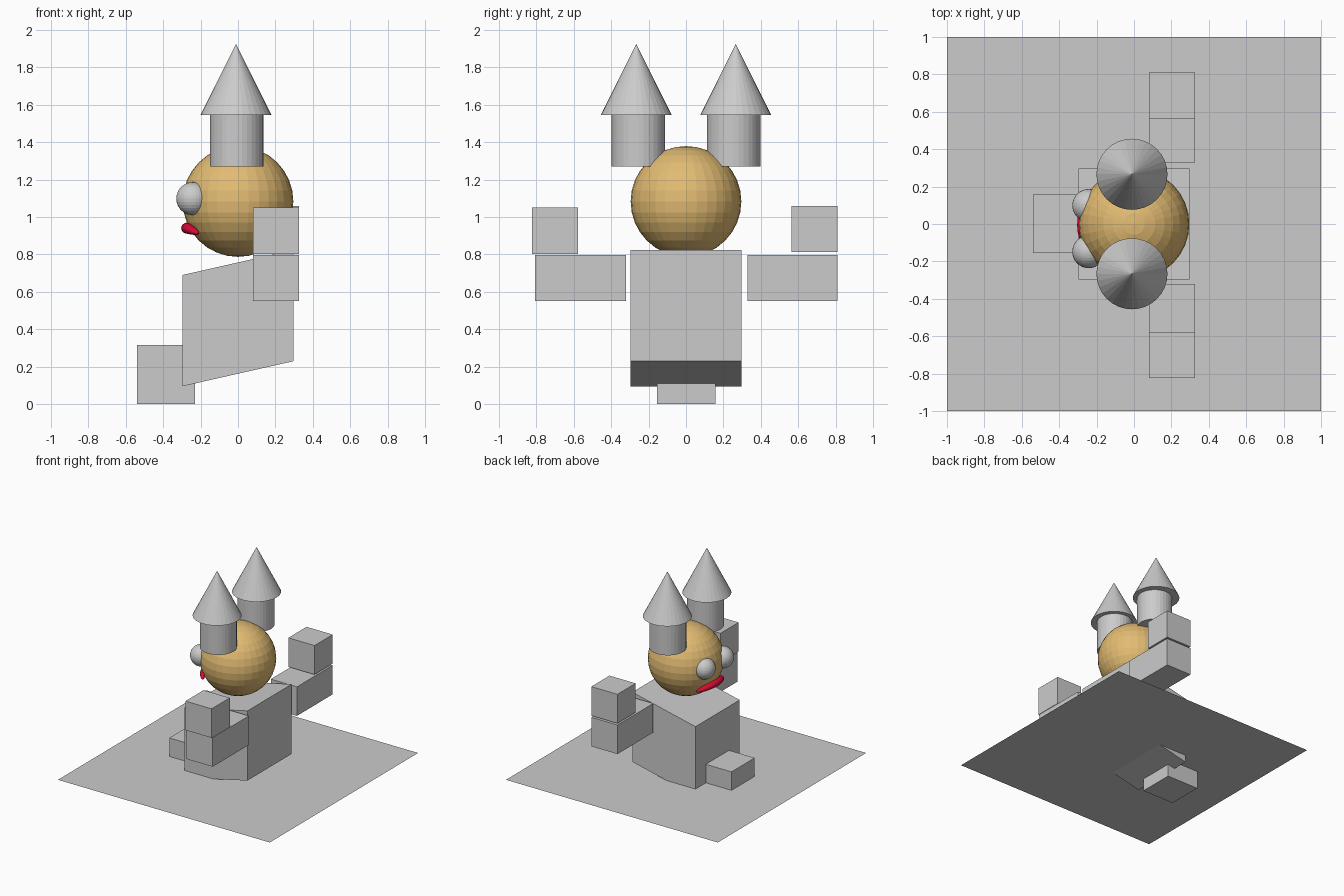
import bpy, bmesh, math
from mathutils import Matrix

if "Cube" in bpy.data.objects:
    bpy.data.objects.remove(bpy.data.objects["Cube"])


def material(name, rgb):
    m = bpy.data.materials.new(name)
    m.diffuse_color = (*rgb, 1)
    m.use_nodes = True
    m.node_tree.nodes["Principled BSDF"].inputs["Base Color"].default_value = m.diffuse_color
    return m


GREY = material("light_grey", (0.60, 0.60, 0.60))
TAN = material("tan", (0.76, 0.50, 0.17))
RED = material("lip_red", (0.70, 0.003, 0.035))


def finish(name, bm, mat):
    me = bpy.data.meshes.new(name)
    bmesh.ops.recalc_face_normals(bm, faces=bm.faces)
    bm.to_mesh(me)
    bm.free()
    me.materials.append(mat)
    ob = bpy.data.objects.new(name, me)
    bpy.context.collection.objects.link(ob)
    return ob


def box(name, x, y, z, mat=GREY, shear=0.0):
    """Box from min/max pairs; shear raises z along x."""
    bm = bmesh.new()
    bmesh.ops.create_cube(bm, size=1)
    for v in bm.verts:
        c = v.co
        c.x = x[0] + (c.x + 0.5) * (x[1] - x[0])
        c.y = y[0] + (c.y + 0.5) * (y[1] - y[0])
        c.z = z[0] + (c.z + 0.5) * (z[1] - z[0]) + shear * c.x
    return finish(name, bm, mat)


def ball(name, centre, r, mat):
    bm = bmesh.new()
    bmesh.ops.create_uvsphere(bm, u_segments=32, v_segments=16, radius=r,
                              matrix=Matrix.Translation(centre))
    return finish(name, bm, mat)


def cone(name, x, y, z0, z1, r0, r1):
    bm = bmesh.new()
    bmesh.ops.create_cone(bm, cap_ends=True, segments=32, radius1=r0, radius2=r1,
                          depth=z1 - z0,
                          matrix=Matrix.Translation((x, y, (z0 + z1) / 2)))
    return finish(name, bm, GREY)


# flat ground sheet that belongs to the model
bm = bmesh.new()
bmesh.ops.create_grid(bm, x_segments=1, y_segments=1, size=1,
                      matrix=Matrix.Translation((0, 0, 0.157)))
finish("base_sheet", bm, GREY)

# slanted body and foot
box("body", (-0.298, 0.298), (-0.298, 0.298), (0.162, 0.757), shear=0.226)
box("foot", (-0.54, -0.23), (-0.155, 0.158), (0, 0.315))

# arms with raised hands
box("arm_near", (0.08, 0.327), (-0.808, -0.32), (0.55, 0.798))
box("arm_far", (0.08, 0.327), (0.328, 0.81), (0.55, 0.798))
box("hand_near", (0.08, 0.327), (-0.823, -0.578), (0.802, 1.05))
box("hand_far", (0.08, 0.327), (0.565, 0.81), (0.812, 1.06))

# head and eyes
ball("head", (0, 0, 1.083), 0.296, TAN)
for side, y in (("near", -0.148), ("far", 0.099)):
    ball("eye_" + side, (-0.242, y, 1.098), 0.088, GREY)

# mouth: a ball stretched along an arc around the head
bm = bmesh.new()
bmesh.ops.create_uvsphere(bm, u_segments=16, v_segments=16, radius=1)
for v in bm.verts:
    a, b, t = v.co.x, v.co.y, v.co.z
    ang = 0.68 * t
    r = 0.27 + 0.034 * a
    v.co = (-r * math.cos(ang), r * math.sin(ang) - 0.005,
            0.94 - 0.028 * t * t + 0.03 * b)
finish("mouth", bm, RED)

# tower ears: cylinder with a pointed roof
for side, s in (("near", -1), ("far", 1)):
    cone("ear_tower_" + side, -0.007, s * 0.254, 1.27, 1.545, 0.143, 0.143)
    cone("ear_roof_" + side, -0.011, s * 0.266, 1.545, 1.925, 0.19, 0)
